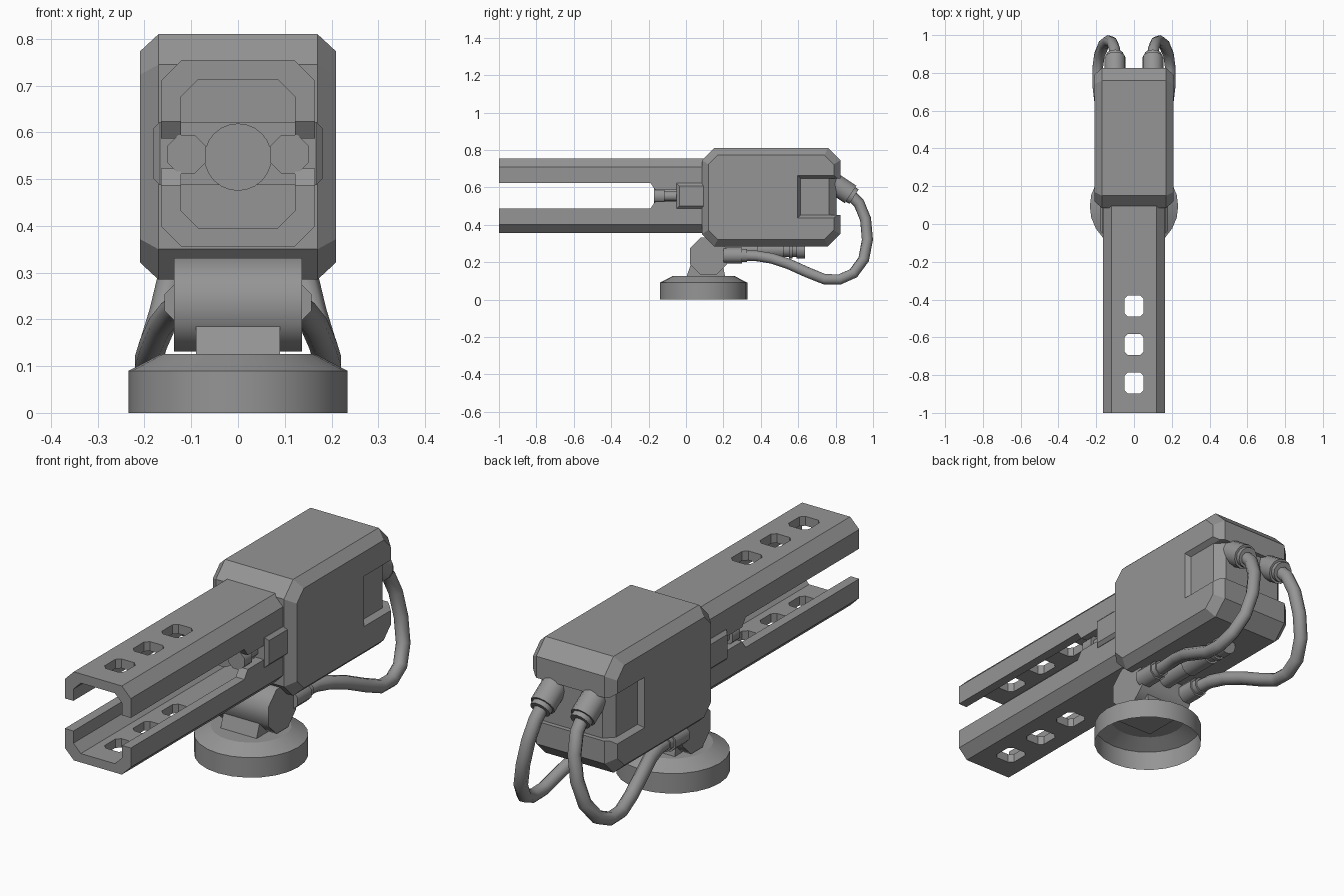
import bpy, bmesh, math
from mathutils import Vector

if "Cube" in bpy.data.objects:
    bpy.data.objects.remove(bpy.data.objects["Cube"])

GREY = bpy.data.materials.new('dark_grey')
GREY.diffuse_color = (0.3, 0.3, 0.3, 1)
GREY.use_nodes = True
GREY.node_tree.nodes["Principled BSDF"].inputs["Base Color"].default_value = GREY.diffuse_color


def shade(ob, deg=50):
    bpy.ops.object.select_all(action='DESELECT')
    ob.select_set(True)
    bpy.context.view_layer.objects.active = ob
    bpy.ops.object.shade_smooth_by_angle(angle=math.radians(deg))


def add(name, bm, smooth=False):
    bmesh.ops.recalc_face_normals(bm, faces=bm.faces)
    me = bpy.data.meshes.new(name)
    bm.to_mesh(me)
    bm.free()
    me.materials.append(GREY)
    ob = bpy.data.objects.new(name, me)
    bpy.context.collection.objects.link(ob)
    if smooth:
        shade(ob)
    return ob


def hull(name, pts):
    bm = bmesh.new()
    for p in pts:
        bm.verts.new(p)
    bmesh.ops.convex_hull(bm, input=bm.verts)
    bmesh.ops.dissolve_limit(bm, angle_limit=0.01, verts=bm.verts, edges=bm.edges)
    return add(name, bm)


def rect(a0, a1, b0, b1):
    return [(a0, b0), (a1, b0), (a1, b1), (a0, b1)]


def octagon(a0, a1, b0, b1, c):
    return [(a0 + c, b0), (a1 - c, b0), (a1, b0 + c), (a1, b1 - c),
            (a1 - c, b1), (a0 + c, b1), (a0, b1 - c), (a0, b0 + c)]


def along_x(prof, *xs):
    return [(x, y, z) for x in xs for y, z in prof]


def along_y(prof, *ys):
    return [(x, y, z) for y in ys for x, z in prof]


def along_z(prof, *zs):
    return [(x, y, z) for z in zs for x, y in prof]


def rod(name, p, q, r, n=12, r2=None):
    p, q = Vector(p), Vector(q)
    bm = bmesh.new()
    bmesh.ops.create_cone(bm, cap_ends=True, segments=n, radius1=r,
                          radius2=r if r2 is None else r2, depth=(q - p).length)
    # Half a step of roll puts flats on the top and the sides
    rot = (q - p).to_track_quat('Z', 'Y').to_matrix().to_4x4()
    half = Vector((math.cos(math.pi / n), math.sin(math.pi / n), 0))
    if abs(bm.verts[:][0].co.normalized().cross(half).z) >= 0:
        from_roll = Vector((1, 0, 0)).rotation_difference(half).to_matrix().to_4x4()
        if n == 8:
            first = max(bm.verts, key=lambda v: v.co.x).co
            if abs(first.y) < 1e-5:
                bmesh.ops.rotate(bm, verts=bm.verts, matrix=from_roll)
    bmesh.ops.rotate(bm, verts=bm.verts, matrix=rot)
    bmesh.ops.translate(bm, verts=bm.verts, vec=(p + q) / 2)
    return add(name, bm, True)


def cut(ob, cutters):
    bpy.context.view_layer.objects.active = ob
    for c in cutters:
        m = ob.modifiers.new('cut', 'BOOLEAN')
        m.operation, m.solver, m.object = 'DIFFERENCE', 'EXACT', c
        bpy.ops.object.modifier_apply(modifier=m.name)
        bpy.data.objects.remove(c)


# Base: open-bottomed dish with a sloped shoulder
bm = bmesh.new()
rings = []
for r, z in [(0.234, 0), (0.234, 0.09), (0.165, 0.126)]:
    rings.append([bm.verts.new((r * math.cos(a), 0.094 + r * math.sin(a), z))
                  for a in [2 * math.pi * i / 24 for i in range(24)]])
for lo, hi in zip(rings, rings[1:]):
    for i in range(24):
        j = (i + 1) % 24
        bm.faces.new((lo[i], lo[j], hi[j], hi[i]))
bm.faces.new(rings[-1])
shade(add('base', bm), 25)

# Pedestal and tilt hinge
hull('pedestal', along_x([(0.002, 0.12), (0.028, 0.195), (0.19, 0.22), (0.21, 0.12)], -0.09, 0.09))
rod('tilt_hinge', (-0.137, 0.12, 0.231), (0.137, 0.12, 0.231), 0.108, 8)

# Housing with chamfered edges and a recessed, slope-walled band around the rear
housing = hull('housing',
               along_x(octagon(0.085, 0.825, 0.285, 0.81, 0.065), -0.17, 0.17) +
               along_x(octagon(0.12, 0.79, 0.322, 0.773, 0.05), -0.21, 0.21))
cut(housing, [hull('band_cutter', along_x(rect(0.612, 1, 0.452, 0.648), -0.3, 0.3))] +
    [hull('slope_cutter', along_x(rect(0.612, 0.9, 0.452, 0.648), 0.187 * s) +
          along_x(rect(0.597, 0.9, 0.436, 0.664), 0.2105 * s)) for s in (-1, 1)])
hull('rear_band', along_z(octagon(-0.187, 0.187, 0.5, 0.805, 0.04), 0.43, 0.67))

# Twin rails: octagonal tube, side slot and square openings
rails = hull('rails', along_y(octagon(-0.165, 0.165, 0.355, 0.755, 0.045), -1, 0.12))
cutters = [
    hull('bore_cutter', along_y(octagon(-0.122, 0.122, 0.395, 0.713, 0.037), -1.1, 0.2)),
    hull('slot_cutter', along_x([(-1.1, 0.487), (-1.1, 0.623), (-0.19, 0.623),
                                 (-0.165, 0.587), (-0.165, 0.523), (-0.19, 0.487)], -0.3, 0.3)),
    hull('narrow_cutter', along_x(rect(-0.18, 0, 0.523, 0.587), -0.3, 0.3))]
for y in (-0.434, -0.638, -0.842):
    cutters.append(hull('hole_cutter', along_z(octagon(-0.05, 0.05, y - 0.056, y + 0.056, 0.018), 0.2, 0.9)))
cut(rails, cutters)

# Breech block across the rails, with central core
hull('breech_block', [(x, y, z) for s in (-1, 1) for x, i in ((0.167 * s, 0), (0.181 * s, 0.014))
                      for y in (-0.05 + i, 0.12) for z in (0.487 + i, 0.622 - i)])
rod('core', (0, -0.12, 0.547), (0, 0.0, 0.547), 0.072, 24)

# Recoil cylinder under the housing
rod('recoil_tube', (0, 0.15, 0.268), (0, 0.635, 0.268), 0.04, 12)
for a, b in ((0.38, 0.52), (0.55, 0.57), (0.59, 0.635)):
    rod('recoil_collar', (0, a, 0.268), (0, b, 0.268), 0.049, 12)

PATH = [(0.1, 0.87, 0.57), (0.103, 0.925, 0.515), (0.115, 0.96, 0.43), (0.135, 0.97, 0.32),
        (0.16, 0.95, 0.215), (0.183, 0.895, 0.14), (0.193, 0.82, 0.107), (0.193, 0.74, 0.109),
        (0.182, 0.65, 0.145), (0.162, 0.55, 0.19), (0.138, 0.46, 0.22), (0.12, 0.38, 0.233),
        (0.115, 0.29, 0.236)]
for s, side in ((1, 'right'), (-1, 'left')):
    # Side studs in front of the breech block
    rod('stud_head_' + side, (0.11 * s, -0.17, 0.553), (0.11 * s, -0.115, 0.553), 0.045, 8)
    rod('stud_neck_' + side, (0.11 * s, -0.115, 0.553), (0.11 * s, -0.04, 0.553), 0.028, 8)
    # Cable plugs at rear and at hinge
    rod('rear_plug_' + side, (0.1 * s, 0.77, 0.635), (0.1 * s, 0.88, 0.562), 0.056, 12)
    rod('rear_plug_tip_' + side, (0.1 * s, 0.875, 0.565), (0.1 * s, 0.898, 0.55), 0.046, 12)
    rod('hinge_plug_' + side, (0.115 * s, 0.2, 0.236), (0.115 * s, 0.3, 0.236), 0.046, 8)
    rod('hinge_plug_tip_' + side, (0.115 * s, 0.3, 0.236), (0.115 * s, 0.325, 0.236), 0.038, 8)
    # Hanging cable
    cu = bpy.data.curves.new('cable_' + side, 'CURVE')
    cu.dimensions = '3D'
    cu.bevel_depth, cu.bevel_resolution = 0.03, 2
    cu.materials.append(GREY)
    sp = cu.splines.new('POLY')
    sp.points.add(len(PATH) - 1)
    for pt, (x, y, z) in zip(sp.points, PATH):
        pt.co = (x * s, y, z, 1)
    ob = bpy.data.objects.new('cable_' + side, cu)
    bpy.context.collection.objects.link(ob)
    bpy.ops.object.select_all(action='DESELECT')
    ob.select_set(True)
    bpy.context.view_layer.objects.active = ob
    bpy.ops.object.convert(target='MESH')
    shade(bpy.context.view_layer.objects.active, 70)
